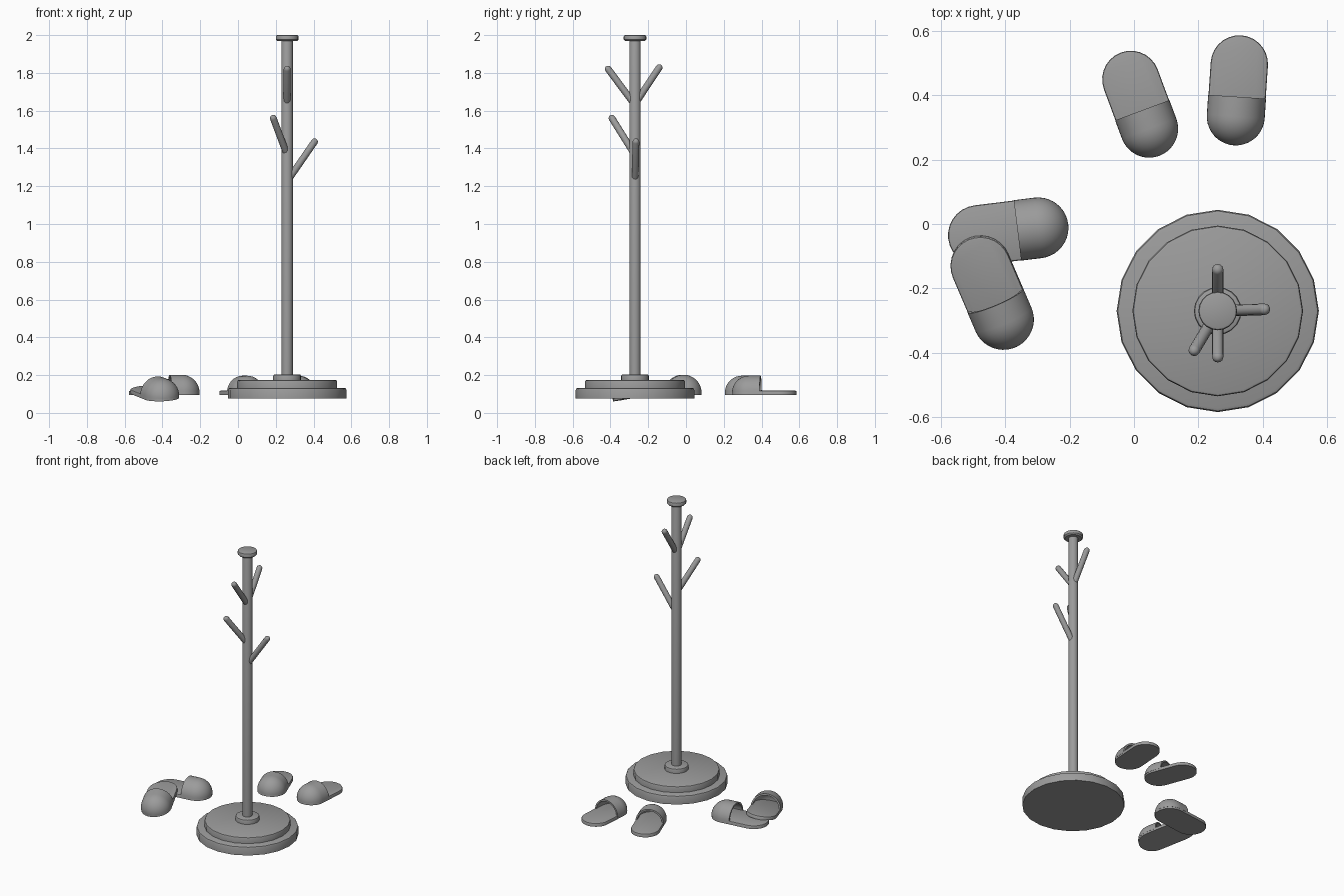
import bpy, bmesh
from math import sin, cos, pi, radians, atan2
from mathutils import Vector, Matrix

if "Cube" in bpy.data.objects:
    bpy.data.objects.remove(bpy.data.objects["Cube"])

grey = bpy.data.materials.new("plain grey")
grey.diffuse_color = (0.33, 0.33, 0.33, 1)
grey.use_nodes = True
grey.node_tree.nodes["Principled BSDF"].inputs["Base Color"].default_value = grey.diffuse_color


def finish(name, bm, matrix=None, angle=35):
    """Turn a bmesh into a named, smooth-shaded object."""
    bmesh.ops.remove_doubles(bm, verts=bm.verts, dist=1e-5)
    bmesh.ops.recalc_face_normals(bm, faces=bm.faces)
    mesh = bpy.data.meshes.new(name)
    bm.to_mesh(mesh)
    bm.free()
    mesh.materials.append(grey)
    obj = bpy.data.objects.new(name, mesh)
    bpy.context.collection.objects.link(obj)
    if matrix is not None:
        obj.matrix_world = matrix
    bpy.ops.object.select_all(action='DESELECT')
    obj.select_set(True)
    bpy.context.view_layer.objects.active = obj
    bpy.ops.object.shade_smooth_by_angle(angle=radians(angle))
    return obj


def lathe(name, profile, sides, matrix):
    """Solid of revolution from (radius, height) points, capped at both ends."""
    bm = bmesh.new()
    rings = [[bm.verts.new((r * cos(2 * pi * i / sides), r * sin(2 * pi * i / sides), z))
              for i in range(sides)] for r, z in profile]
    for a, b in zip(rings, rings[1:]):
        for i in range(sides):
            j = (i + 1) % sides
            bm.faces.new((a[i], a[j], b[j], b[i]))
    bm.faces.new(rings[0][::-1])
    bm.faces.new(rings[-1])
    return finish(name, bm, matrix)


# ---- Coat stand ----
CX, CY = 0.26, -0.27
axis = Matrix.Translation((CX, CY, 0))


def disc(name, r, z0, z1, bevel, sides, both=False):
    low = [(r - bevel, z0), (r, z0 + bevel)] if both else [(r, z0)]
    lathe(name, low + [(r, z1 - bevel), (r - 0.3 * bevel, z1 - 0.3 * bevel),
                       (r - bevel, z1)], sides, axis)


disc("base_lower_step", 0.314, 0.075, 0.133, 0.012, 20)
disc("base_upper_step", 0.265, 0.13, 0.174, 0.009, 20)
disc("pole_collar", 0.074, 0.17, 0.204, 0.009, 20)
disc("pole", 0.030, 0.19, 1.98, 0.001, 20)
disc("pole_cap", 0.060, 1.968, 2.0, 0.008, 20, True)

# Hooks: rounded pegs running from the pole outwards and up
hooks = {
    "hook_back": ((CX, CY, 1.635), (CX, -0.142, 1.828)),
    "hook_front": ((CX, CY, 1.63), (CX, -0.412, 1.82)),
    "hook_front_left": ((CX, CY, 1.365), (0.187, -0.392, 1.56)),
    "hook_right": ((CX, CY, 1.225), (0.405, -0.265, 1.435)),
}
HR = 0.018
for name, (p, q) in hooks.items():
    p, q = Vector(p), Vector(q)
    d = q - p
    tip = [(max(HR * cos(t * pi / 8), 0.002), d.length + HR * sin(t * pi / 8))
           for t in range(5)]
    turn = d.to_track_quat('Z', 'Y').to_matrix().to_4x4()
    lathe(name, [(HR, 0)] + tip, 12, Matrix.Translation(p) @ turn)


# ---- Slippers: local +x points to the toe, origin under the toe centre ----
def slipper(name, toe, heel, z, r, pitch=0.0, roll=0.0):
    dx, dy = toe[0] - heel[0], toe[1] - heel[1]
    length = (dx * dx + dy * dy) ** 0.5 / cos(pitch)
    place = (Matrix.Translation((toe[0], toe[1], z)) @ Matrix.Rotation(atan2(dy, dx), 4, 'Z')
             @ Matrix.Rotation(pitch, 4, 'Y') @ Matrix.Rotation(roll, 4, 'X'))
    thick, n = 0.023, 14

    # Sole: stadium outline with a softened top edge
    bm = bmesh.new()
    rings = []
    for inset, h in ((0.001, 0), (0.001, thick - 0.006), (0.003, thick - 0.002), (0.008, thick)):
        s = r - inset
        ring = [(s * sin(pi * i / n), -s * cos(pi * i / n)) for i in range(n + 1)]
        ring += [(-length - x, -y) for x, y in ring]
        rings.append([bm.verts.new((x, y, h)) for x, y in ring])
    for a, b in zip(rings, rings[1:]):
        for i in range(len(a)):
            j = (i + 1) % len(a)
            bm.faces.new((a[i], a[j], b[j], b[i]))
    bm.faces.new(rings[0][::-1])
    bm.faces.new(rings[-1])
    finish(name + "_sole", bm, place)

    # Toe cover: open half tube closed by a quarter sphere, as a thick shell
    def shell_rings(bm, s):
        sections = [(-0.68 * r, s)] + [(s * sin(t * pi / 20), s * cos(t * pi / 20))
                                       for t in range(11)]
        return [[bm.verts.new((x, -q * cos(pi * i / 20), 0.012 + q * sin(pi * i / 20)))
                 for i in range(21)] for x, q in sections]

    bm = bmesh.new()
    outer, inner = shell_rings(bm, r), shell_rings(bm, r - 0.011)
    for rows in (outer, inner):
        for a, b in zip(rows, rows[1:]):
            for i in range(20):
                bm.faces.new((a[i], a[i + 1], b[i + 1], b[i]))
    for i in range(20):                                  # rim of the opening
        bm.faces.new((outer[0][i], outer[0][i + 1], inner[0][i + 1], inner[0][i]))
    for e in (0, 20):                                    # lower edge
        for k in range(len(outer) - 1):
            bm.faces.new((outer[k][e], outer[k + 1][e], inner[k + 1][e], inner[k][e]))
    bmesh.ops.dissolve_degenerate(bm, dist=1e-5, edges=bm.edges)
    finish(name + "_toe_cover", bm, place)


slipper("back_left_slipper", (0.047, 0.296), (-0.010, 0.449), 0.095, 0.09)
slipper("back_right_slipper", (0.316, 0.334), (0.327, 0.497), 0.095, 0.09)
slipper("lower_slipper", (-0.298, -0.012), (-0.484, -0.035), 0.095, 0.0945)
# This one leans on its partner: heel raised and tipped sideways
slipper("leaning_slipper", (-0.405, -0.294), (-0.476, -0.128), 0.078, 0.0945,
        radians(9), radians(5.5))
